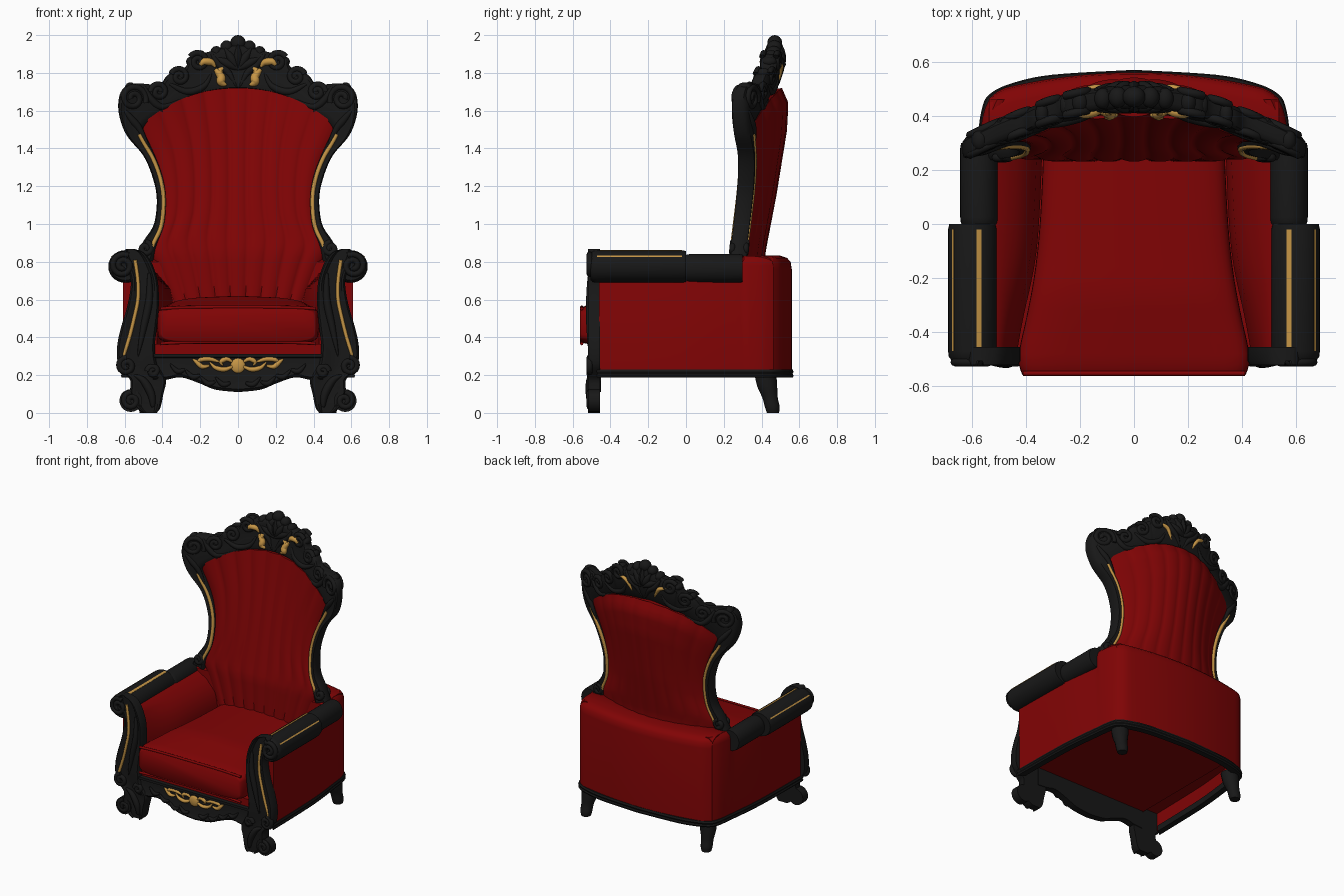
import bpy, bmesh, math
from mathutils import Matrix, Vector

if "Cube" in bpy.data.objects:
    bpy.data.objects.remove(bpy.data.objects["Cube"])


def material(name, rgb):
    m = bpy.data.materials.new(name)
    m.diffuse_color = (*rgb, 1)
    m.use_nodes = True
    m.node_tree.nodes["Principled BSDF"].inputs["Base Color"].default_value = m.diffuse_color
    return m


RED = material("red velvet", (0.22, 0.0012, 0.0015))
BLACK = material("black wood", (0.009, 0.009, 0.009))
GOLD = material("gold leaf", (0.56, 0.30, 0.06))


def finish(name, bm, mat, mirror, angle=40):
    bmesh.ops.recalc_face_normals(bm, faces=bm.faces)
    me = bpy.data.meshes.new(name)
    bm.to_mesh(me)
    bm.free()
    ob = bpy.data.objects.new(name, me)
    bpy.context.collection.objects.link(ob)
    me.materials.append(mat)
    bpy.ops.object.select_all(action='DESELECT')
    ob.select_set(True)
    bpy.context.view_layer.objects.active = ob
    bpy.ops.object.shade_smooth_by_angle(angle=math.radians(angle))
    if mirror:
        ob.modifiers.new("mirror", 'MIRROR')
    return ob


def loft(name, rings, mat, mirror=False, caps=(True, True), angle=40):
    """Skin a row of closed cross-sections."""
    bm = bmesh.new()
    vs = [[bm.verts.new(p) for p in r] for r in rings]
    n = len(vs[0])
    for a, b in zip(vs, vs[1:]):
        for i in range(n):
            bm.faces.new((a[i], a[(i + 1) % n], b[(i + 1) % n], b[i]))
    if caps[0]:
        bm.faces.new(vs[0])
    if caps[1]:
        bm.faces.new(vs[-1])
    return finish(name, bm, mat, mirror, angle)


def smooth(p, n=6):
    """Catmull-Rom curve through points of any dimension."""
    out = []
    for i in range(len(p) - 1):
        q = p[max(i - 1, 0)], p[i], p[i + 1], p[min(i + 2, len(p) - 1)]
        for k in range(n):
            t = k / n
            out.append(tuple(.5 * (2 * b + (c - a) * t + (2 * a - 5 * b + 4 * c - d) * t * t
                                   + (3 * b - a - 3 * c + d) * t ** 3) for a, b, c, d in zip(*q)))
    return out + [tuple(p[-1])]


def lookup(table, t):
    for (a, x), (b, y) in zip(table, table[1:]):
        if t <= b:
            return x + (y - x) * max(0, t - a) / (b - a)
    return table[-1][1]


def span(a, b, n):
    return [a + (b - a) * i / n for i in range(n + 1)]


def tube(name, pts, r, yf, mat, mirror=True, leaf=False, sides=8):
    """Round moulding along an (x, z) path lying on the surface yf(x, z)."""
    rings, n = [], len(pts) - 1
    for i, (x, z) in enumerate(pts):
        a, b = pts[max(i - 1, 0)], pts[min(i + 1, n)]
        t = Vector((b[0] - a[0], b[1] - a[1])).normalized()
        k = r * (math.sin(math.pi * (.12 + .83 * i / n)) if leaf else 1)
        ring = []
        for j in range(sides):
            c, s = math.cos(j * math.tau / sides) * k, math.sin(j * math.tau / sides) * k
            ring.append((x - t.y * c, yf(x, z) + s, z + t.x * c))
        rings.append(ring)
    return loft(name, rings, mat, mirror, angle=60)


def spiral(cx, cz, r, a0, turns):
    out = []
    for i in range(29):
        t = i / 28
        a = math.radians(a0) + turns * math.tau * t
        k = r * (1 - .8 * t)
        out.append((cx + k * math.cos(a), cz + k * math.sin(a)))
    return out


def blob(name, loc, size, mat, mirror=True):
    bm = bmesh.new()
    bmesh.ops.create_uvsphere(bm, u_segments=14, v_segments=9, radius=1,
                              matrix=Matrix.Translation(loc) @ Matrix.Diagonal((*size, 1)))
    return finish(name, bm, mat, mirror, 80)


def back_y(x, z):
    """Front surface of the curved, leaning back."""
    s = min(max((z - .85) / .86, 0), 1.15)
    return .25 + .165 * s * (1 - (x / .63) ** 2)


# Upholstered side walls, hollow underneath
x_out = smooth([(-.46, .61), (0, .60), (.3, .572), (.41, .556), (.46, .535)])
x_in = smooth([(-.46, .43), (-.35, .41), (-.1, .36), (.25, .34), (.46, .34)])
rings = []
for y in span(-.46, .46, 30):
    a, b = lookup(x_in, y), lookup(x_out, y)
    zt = .83 if y > .29 else .79
    rings.append([(x, y, z) for x, z in (
        (a, .33), (a, .56), (a + .02, .66), ((a + .5) / 2 + .01, .74), (min(.5, b - .07), zt - .01),
        (min(.53, b - .05), zt), (b - .03, zt), (b - .008, zt - .02), (b, zt - .05), (b, .2), (b - .03, .2),
        (b - .03, .33))])
loft("side_wall", rings, RED, True)

# Bowed rear wall
rings = []
for x in span(-.535, .535, 36):
    r = .56 - .075 * (x / .55) ** 2 - 6 * max(0, abs(x) - .47) ** 2
    rings.append([(x, y, z) for y, z in (
        (.25, .33), (.25, .8), (.29, .83), (r - .06, .832), (r - .025, .82), (r - .006, .8),
        (r, .76), (r, .2), (r - .03, .2), (r - .03, .33))])
loft("rear_wall", rings, RED)
loft("seat_deck", [[(x, -.485, z), (x, .45, z), (x * .9, .5, z), (-x * .9, .5, z), (-x, .45, z), (-x, -.485, z)]
                   for x, z in ((.46, .3), (.46, .365))], RED)

# Base rim
rim = smooth([(.615, -.47), (.605, 0), (.575, .3), (.558, .42), (.53, .475), (.45, .515), (.3, .547), (0, .565)])
loft("base_rim", [[(x * k, y * k, z) for k, z in ((1, .187), (1.008, .197), (1, .207), (1.008, .217), (1, .23),
                                                  (.93, .23), (.93, .187))] for x, y in rim],
     BLACK, True, (True, False))

# T-shaped seat cushion
width = smooth([(-.56, .42), (-.48, .427), (-.38, .405), (-.2, .37), (0, .348), (.26, .335)])
rings = []
for y in [-.562, -.558, -.545, -.52] + span(-.48, .27, 14):
    w = lookup(width, y)
    edge = min(1, (y + .562) / .04) ** .5
    ring = []
    for j in range(40):
        c, s = math.cos(j * math.tau / 40), math.sin(j * math.tau / 40)
        u = math.copysign(abs(c) ** .3, c)
        z = .465 + (.085 + .015 * edge) * math.copysign(abs(s) ** .35, s)
        if s > 0:
            z += .055 * edge * min(1, (y + .56) / .3) * (1 - .5 * u * u)
        ring.append((u * w * (.97 + .03 * edge), y, z))
    rings.append(ring)
loft("seat_cushion", rings, RED, angle=50)
for z in (.375, .56):
    tube("cushion_piping", [(x, z - .008 * (x / .41) ** 4) for x in span(-.41, .41, 16)], .009,
         lambda x, z: -.552, RED, False)

# Channelled back upholstery
half = smooth([(.58, .35), (.75, .42), (.85, .465), (.92, .445), (1.0, .41), (1.13, .40), (1.29, .425), (1.42, .48),
               (1.5, .52)])
puff = [(0, .11), (.5, .11), (.8, .10), (.93, .08), (1, .03)]
rings = []
for v in span(0, 1, 30):
    ring = []
    for side in (0, 1):
        for u in span(-1, 1, 72):
            u = -u if side else u
            x = u * lookup(half, .58 + .92 * v)
            z = .58 + v * (.94 + .2 * (1 - abs(u) ** 2.2))
            flute = abs(math.cos(math.pi * u * 4.5)) ** .7
            y = back_y(x, z)
            if side:
                y += .055 + lookup(puff, v) * (1 - u * u) + .006 * flute
            else:
                y += .016 - .024 * (1 - u ** 8) - .012 * flute
            ring.append((x, y, z))
    rings.append(ring)
loft("back_upholstery", rings, RED, angle=60)

# Carved back frame: outer and inner edge pairs from arm to crest
pairs = smooth([(.54, .83, .45, .80), (.50, .91, .43, .88), (.445, 1.0, .39, .99), (.43, 1.13, .38, 1.13),
                (.45, 1.24, .395, 1.24), (.50, 1.36, .43, 1.34), (.59, 1.47, .47, 1.43), (.63, 1.58, .50, 1.49),
                (.63, 1.67, .49, 1.515), (.60, 1.725, .45, 1.545), (.54, 1.745, .40, 1.58), (.42, 1.74, .35, 1.61),
                (.37, 1.79, .30, 1.64), (.28, 1.83, .25, 1.665), (.25, 1.89, .21, 1.68), (.18, 1.905, .15, 1.695),
                (.09, 1.93, .08, 1.705), (0, 1.955, 0, 1.71)], 5)
section = ((0, .015), (.06, -.005), (.2, -.014), (.4, -.008), (.7, -.01), (.88, -.013), (.96, -.004), (1, .015),
           (1, .055), (.85, .072), (.2, .072), (0, .055))
rings = []
for ox, oz, ix, iz in pairs:
    pts = [(ix + (ox - ix) * t, iz + (oz - iz) * t, d) for t, d in section]
    rings.append([(x, back_y(x, z) + d, z) for x, z, d in pts])
loft("back_frame", rings, BLACK, True, (True, False))
stripe = [(ix + (ox - ix) * .3, iz + (oz - iz) * .3) for ox, oz, ix, iz in pairs[4:33]]
for off in (-.008, .068):
    tube("frame_gold_line", stripe, .011, lambda x, z: back_y(x, z) + off, GOLD)

# Crest scrolls, leaves and shell
for off in (-.006, .066):
    on_back = lambda x, z: back_y(x, z) + off
    for cx, cz, r, a0, turns in ((.555, 1.665, .07, 200, -1.6), (.42, 1.7, .045, 0, 1.5),
                                 (.31, 1.78, .045, 20, 1.5), (.21, 1.86, .05, 30, 1.5), (.49, .87, .035, 90, 1.4)):
        tube("crest_scroll", spiral(cx, cz, r, a0, turns), .016, on_back, BLACK)
    for path in ([(.6, 1.6), (.56, 1.55), (.52, 1.5), (.47, 1.4)], [(.5, 1.73), (.46, 1.66), (.4, 1.62), (.3, 1.66)],
                 [(.36, 1.74), (.27, 1.7), (.18, 1.73), (.14, 1.8)], [(.14, 1.9), (.1, 1.84), (.05, 1.8), (.01, 1.73)]):
        tube("crest_leaf", smooth(path), .02, on_back, BLACK, leaf=True)
    for a in (0, 32, 62):
        sx, cz = math.sin(math.radians(a)), math.cos(math.radians(a))
        tube("shell_rib", [(.13 * t * sx, 1.82 + .13 * t * cz) for t in span(0, 1, 8)], .024, on_back, BLACK, leaf=True)
for x, z, r in ((0, 1.957, .043), (.06, 1.937, .035), (.115, 1.91, .032), (.2, 1.89, .03), (.25, 1.86, .025),
                (.34, 1.8, .025), (.57, 1.72, .03)):
    blob("crest_bead", (x, back_y(x, z) + .03, z), (r, .04, r), BLACK)
for path, r in (([(.2, 1.84), (.18, 1.86), (.14, 1.855), (.12, 1.83)], .02),
                ([(.12, 1.82), (.1, 1.8), (.09, 1.82), (.06, 1.825)], .016),
                ([(.12, 1.82), (.09, 1.78), (.09, 1.75), (.06, 1.735)], .024)):
    tube("crest_gold_leaf", smooth(path), r, lambda x, z: back_y(x, z) - .016, GOLD, leaf=True)
tube("crest_rear_gold", smooth([(.19, 1.85), (.13, 1.83), (.09, 1.76)]), .014,
     lambda x, z: back_y(x, z) + .072, GOLD, leaf=True)

# Arm rolls with gold lines
def arm(name, y0, y1, cx, cz, rx, rz):
    rings = [[(cx + rx * k * math.cos(a * math.tau / 28), y, cz + rz * k * math.sin(a * math.tau / 28))
              for a in range(28)] for y, k in ((y0, .85), (y0 + .015, .97), (y0 + .035, 1), (y1 - .02, 1), (y1, .95))]
    loft(name, rings, BLACK, True)
arm("arm_roll", -.505, 0, .597, .775, .09, .086)
arm("arm_roll_rear", -.01, .3, .572, .765, .07, .076)
for lo, hi in ((100, 111), (35, 41)):
    arc = [(math.cos(math.radians(a)), math.sin(math.radians(a))) for a in (lo, (lo + hi) / 2, hi)]
    loft("arm_gold_line", [[(.597 + .09 * k * c, y, .775 + .086 * k * s) for k, row in
                            ((1.02, arc), (.97, arc[::-1])) for c, s in row] for y in (-.47, -.02)], GOLD, True)

# Scrolled arm fronts running down into the front legs
levels = smooth([(0, .43, .50), (.03, .41, .54), (.1, .395, .57), (.17, .38, .57), (.21, .40, .60), (.26, .43, .635),
                 (.35, .44, .64), (.45, .43, .62), (.55, .42, .59), (.65, .42, .57), (.72, .43, .57), (.8, .46, .60),
                 (.85, .5, .61), (.868, .55, .59)], 4)
rings = [[(a + (b - a) * t, y, z) for t, y in ((0, -.455), (0, -.505), (.06, -.52), (.14, -.52), (.24, -.507),
                                               (.76, -.507), (.86, -.52), (.94, -.52), (1, -.505), (1, -.455))]
         for z, a, b in levels]
loft("front_leg", rings, BLACK, True)
front = lambda x, z: -.51
for cx, cz, r, a0, turns in ((.61, .78, .062, 120, -1.7), (.59, .25, .045, 90, -1.6), (.565, .065, .045, 90, -1.5),
                             (.45, .22, .03, 0, 1.4)):
    tube("leg_scroll", spiral(cx, cz, r, a0, turns), .016, front, BLACK)
loft("foot_scroll", [[(.568 + .06 * math.cos(a * math.tau / 20), y, .065 + .06 * math.sin(a * math.tau / 20))
                      for a in range(20)] for y in (-.515, -.455)], BLACK, True)
tube("leg_leaf", smooth([(.47, .74), (.47, .6), (.5, .45), (.53, .3)]), .02, front, BLACK, leaf=True)
tube("foot_leaf", smooth([(.45, .03), (.46, .1), (.5, .17), (.55, .2)]), .022, front, BLACK, leaf=True)
tube("leg_gold_line", smooth([(.545, .81), (.53, .7), (.53, .6), (.55, .5), (.575, .4), (.6, .32), (.615, .26)]),
     .01, front, GOLD)

# Front apron with gold ornament
low = smooth([(0, .11), (.12, .123), (.2, .155), (.3, .188), (.38, .175), (.45, .17)])
rings = []
for x in span(0, .45, 24):
    b = lookup(low, x)
    rings.append([(x, y, z) for y, z in ((-.45, b), (-.5, b), (-.515, b + .015), (-.505, b + .035), (-.505, .29),
                                         (-.515, .295), (-.515, .312), (-.45, .312))])
loft("front_apron", rings, BLACK, True, (False, True))
for path in ([(.02, .25), (.07, .23), (.12, .24), (.15, .27)], [(.1, .27), (.15, .285), (.2, .28), (.215, .26)],
             [(.03, .27), (.06, .285), (.09, .27), (.08, .25)], [(.15, .25), (.19, .245), (.22, .27), (.24, .285)]):
    tube("apron_gold_scroll", smooth(path), .013, front, GOLD, leaf=True)
blob("apron_gold_shell", (0, -.508, .25), (.04, .014, .04), GOLD, False)
for x, z in ((.04, .16), (.12, .165), (.2, .2), (.28, .23)):
    tube("apron_leaf", smooth([(x, z), (x + .04, z - .01), (x + .08, z + .03)]), .014, front, BLACK, leaf=True)

# Splayed back legs
rings = []
for z, cx, cy, r in smooth([(.21, .475, .42, .06), (.14, .48, .43, .054), (.08, .485, .445, .042),
                            (.03, .487, .457, .04), (0, .487, .46, .033)]):
    rings.append([(cx + r * math.cos(a * math.tau / 14), cy + r * math.sin(a * math.tau / 14), z) for a in range(14)])
loft("back_leg", rings, BLACK, True)
